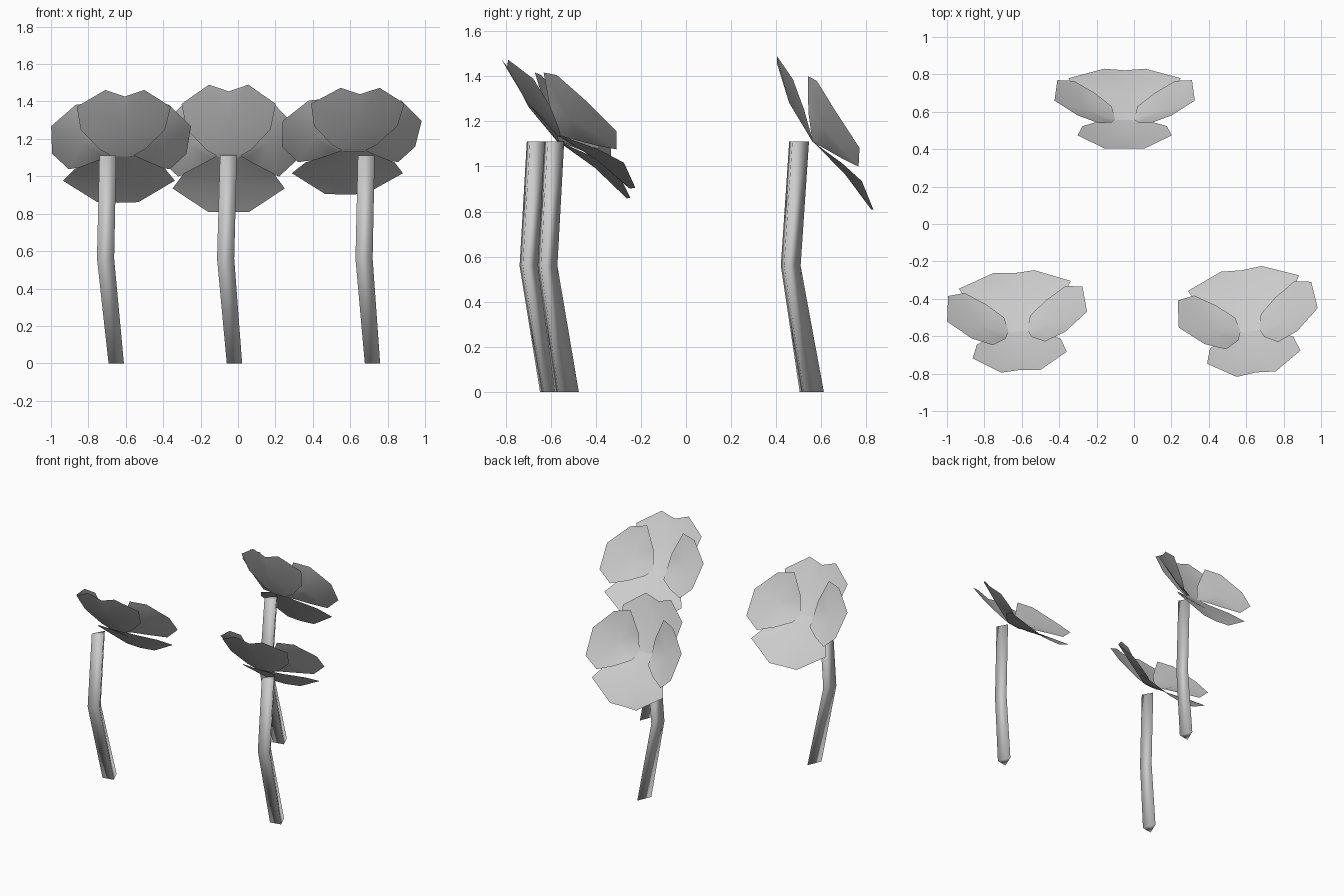
import bpy, bmesh
from math import radians
from mathutils import Vector, Matrix

if "Cube" in bpy.data.objects:
    bpy.data.objects.remove(bpy.data.objects["Cube"])

# Petal outlines in flower space: (sideways, up along the face, out of the face)
UP_HALF = [(.05, -.01, 0), (.12, .03, .012), (.225, .14, .045), (.252, .28, .075), (.105, .405, .07)]
DOWN_HALF = [(.05, .01, 0), (.12, -.05, .02), (.24, -.15, .06), (.30, -.265, .092), (.11, -.398, .068)]
SIDE = [(.05, 0, 0), (.07, -.071, .038), (.16, -.142, .076), (.27, -.203, .114),
        (.36, -.135, .162), (.375, .065, .159), (.25, .217, .161), (.14, .256, .138), (.07, .12, .055)]


def mirrored(half, tip):
    return half + [tip] + [(-x, u, n) for x, u, n in reversed(half)]


def flip(pts):
    return [(-x, u, n) for x, u, n in reversed(pts)]


UP = mirrored(UP_HALF, (0, .374, .052))
DOWN = mirrored(DOWN_HALF, (0, -.395, .06))[::-1]

# (outline, cup centre) of each petal
PETALS = {
    "upper_petal": (UP, (0, .2, .005)),
    "lower_petal": (DOWN, (0, -.2, .045)),
    "right_petal": (SIDE, (.21, .03, .075)),
    "left_petal": (flip(SIDE), (-.21, .03, .075)),
}


def make_object(name, bm):
    mesh = bpy.data.meshes.new(name)
    for f in bm.faces:
        f.smooth = True
    bm.to_mesh(mesh)
    bm.free()
    obj = bpy.data.objects.new(name, mesh)
    bpy.context.collection.objects.link(obj)
    return obj


# Cupped petal: a fan around a sunken centre
def petal(name, outline, centre, matrix):
    bm = bmesh.new()
    c = bm.verts.new(matrix @ Vector(centre))
    ring = [bm.verts.new(matrix @ Vector(p)) for p in outline]
    for a, b in zip(ring, ring[1:] + ring[:1]):
        bm.faces.new((c, a, b))
    make_object(name, bm)


# Bent three-sided stem through three points
def stem(name, path):
    tri = [(-.042, -.052), (.04, -.035), (.002, .055)]
    scales = [(1, 1), (1.12, .82), (1.1, .82)]
    bm = bmesh.new()
    rings = [[bm.verts.new((p[0] + x * sx, p[1] + y * sy, p[2])) for x, y in tri]
             for p, (sx, sy) in zip(path, scales)]
    for lo, hi in zip(rings, rings[1:]):
        for i in range(3):
            j = (i + 1) % 3
            bm.faces.new((lo[i], lo[j], hi[j], hi[i]))
    bm.faces.new(rings[0][::-1])
    bm.faces.new(rings[-1])
    make_object(name, bm)


# Flowers: hub, backward lean of the face, yaw, stem path
FLOWERS = {
    "back": ((-.05, .56, 1.11), 32.3, 0,
             [(-.018, .556, 0), (-.065, .463, .56), (-.05, .50, 1.11)]),
    "left": ((-.62, -.57, 1.113), 41.8, 4,
             [(-.65, -.595, 0), (-.707, -.695, .56), (-.695, -.663, 1.11)]),
    "right": ((.62, -.567, 1.138), 45.2, 8,
              [(.72, -.53, 0), (.675, -.615, .56), (.687, -.585, 1.11)]),
}

for label, (hub, lean, yaw, path) in FLOWERS.items():
    a = radians(lean)
    # sideways = x, up = leaning towards -y, out = towards +y
    up = Vector((0, -1, 0)) * Matrix.Rotation(a, 3, 'X')[2][1]
    up.z = Matrix.Rotation(a, 3, 'X')[1][1]
    out = Vector((0, up.z, -up.y))
    frame = Matrix(((1, 0, 0), (0, up.y, out.y), (0, up.z, out.z))).to_4x4()
    m = Matrix.Translation(hub) @ Matrix.Rotation(radians(yaw), 4, 'Z') @ frame
    stem(label + "_stem", path)
    for name, (outline, centre) in PETALS.items():
        petal(label + "_" + name, outline, centre, m)
